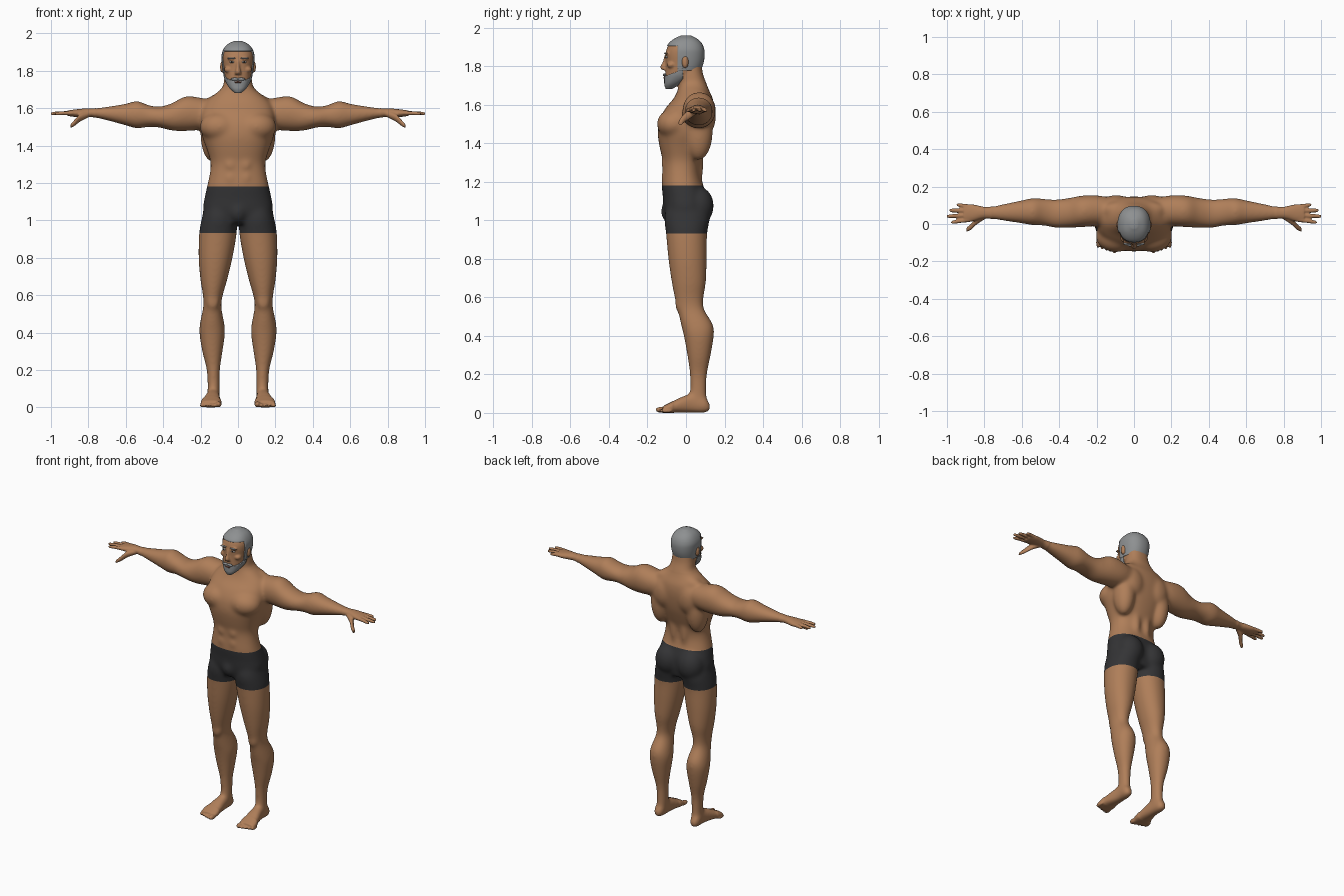
import bpy, bmesh
from math import sin, cos, pi, copysign
from mathutils import Matrix, Vector

if "Cube" in bpy.data.objects:
    bpy.data.objects.remove(bpy.data.objects["Cube"])


def material(name, r, g, b):
    m = bpy.data.materials.new(name)
    m.use_nodes = True
    m.diffuse_color = (r, g, b, 1)
    m.node_tree.nodes["Principled BSDF"].inputs["Base Color"].default_value = (r, g, b, 1)
    return m


SKIN = material("skin", .43, .21, .1)
CLOTH = material("dark cloth", .034, .034, .036)
HAIR = material("grey hair", .27, .28, .285)
LIP = material("lips", .20, .075, .05)
WHITE = material("eye white", .6, .58, .55)
IRIS = material("iris", .03, .02, .015)


def spline(rows, steps=4):
    """Smooth interpolation through all rows."""
    vs = [Vector(r) for r in rows]
    out = []
    for i in range(len(vs) - 1):
        a, b, c, d = vs[max(i - 1, 0)], vs[i], vs[i + 1], vs[min(i + 2, len(vs) - 1)]
        for k in range(steps):
            t = k / steps
            out.append(b + (c - a) * (t / 2) + (a * 2 - b * 5 + c * 4 - d) * (t * t / 2)
                       + (b * 3 - a - c * 3 + d) * (t ** 3 / 2))
    return out + [vs[-1]]


def loft(bm, rows, axis="z", side=1, power=2.3, grow=0, n=36):
    """Skin rounded sections; each row is a station and the bounds across it."""
    rings = []
    for t, a0, a1, b0, b1 in spline(rows):
        ring = []
        for k in range(n):
            c, s = cos(2 * pi * k / n), sin(2 * pi * k / n)
            a = (a0 + a1) / 2 + ((a1 - a0) / 2 + grow) * copysign(abs(c) ** (2 / power), c)
            b = (b0 + b1) / 2 + ((b1 - b0) / 2 + grow) * copysign(abs(s) ** (2 / power), s)
            x, y, z = {"x": (t, a, b), "y": (a, t, b), "z": (a, b, t)}[axis]
            ring.append(bm.verts.new((x * side, y, z)))
        rings.append(ring)
    faces = [bm.faces.new(rings[0]), bm.faces.new(rings[-1])]
    for p, q in zip(rings, rings[1:]):
        faces += [bm.faces.new((p[k], p[(k + 1) % n], q[(k + 1) % n], q[k])) for k in range(n)]
    bmesh.ops.recalc_face_normals(bm, faces=faces)


def blob(bm, centre, radii, side=1):
    c = Vector((centre[0] * side, centre[1], centre[2]))
    bmesh.ops.create_uvsphere(bm, u_segments=24, v_segments=14, radius=1,
                              matrix=Matrix.Translation(c) @ Matrix.Diagonal((*radii, 1)))


def finish(name, bm, mat):
    me = bpy.data.meshes.new(name)
    for f in bm.faces:
        f.smooth = True
    bm.to_mesh(me)
    bm.free()
    me.materials.append(mat)
    ob = bpy.data.objects.new(name, me)
    bpy.context.collection.objects.link(ob)
    return ob


def cut(bm, point, normal):
    bmesh.ops.bisect_plane(bm, geom=bm.verts[:] + bm.edges[:] + bm.faces[:],
                           plane_co=point, plane_no=normal)


# Sections: station, then low and high bounds across the two other axes
TORSO = [(.98, -.13, .13, -.095, .1), (1.05, -.185, .185, -.115, .112), (1.12, -.179, .179, -.12, .11),
         (1.18, -.166, .166, -.126, .09), (1.25, -.151, .151, -.122, .075), (1.31, -.147, .147, -.122, .082),
         (1.38, -.167, .167, -.137, .107), (1.45, -.192, .192, -.147, .13), (1.52, -.2, .2, -.138, .143),
         (1.58, -.195, .195, -.108, .147), (1.63, -.175, .175, -.066, .14), (1.67, -.13, .13, -.045, .122),
         (1.71, -.085, .085, -.035, .106), (1.76, -.073, .073, -.035, .088), (1.82, -.068, .068, -.035, .08)]
LEG = [(1.12, .03, .16, -.08, .09), (1.05, .012, .184, -.105, .112), (1.0, .006, .196, -.113, .122),
       (.93, .007, .208, -.104, .11), (.8, .029, .211, -.092, .108), (.68, .058, .201, -.075, .104),
       (.6, .081, .188, -.06, .092), (.54, .089, .186, -.045, .094), (.46, .075, .202, -.027, .14),
       (.4, .069, .207, -.012, .145), (.3, .082, .192, .006, .129), (.2, .096, .168, .019, .11),
       (.1, .098, .163, .019, .107), (.04, .1, .165, .0, .115)]
FOOT = [(.126, .118, .152, .012, .045), (.1, .103, .167, 0, .08), (.04, .099, .167, 0, .1),
        (-.02, .094, .181, 0, .085), (-.08, .088, .198, 0, .055), (-.12, .09, .198, 0, .035)]
ARM = [(.12, 0, .14, 1.5, 1.64), (.2, -.011, .154, 1.484, 1.656), (.28, -.017, .152, 1.477, 1.664),
       (.35, -.021, .139, 1.479, 1.628), (.42, -.021, .131, 1.496, 1.608), (.48, -.009, .135, 1.499, 1.617),
       (.54, -.007, .139, 1.491, 1.639), (.6, .003, .127, 1.507, 1.624), (.7, .017, .107, 1.534, 1.608),
       (.78, .029, .091, 1.552, 1.598), (.82, .026, .096, 1.553, 1.598), (.87, .012, .106, 1.553, 1.593),
       (.91, .012, .103, 1.558, 1.588)]
THUMB = [(.79, .03, .065, 1.555, 1.585), (.84, -.002, .04, 1.53, 1.572), (.87, -.03, .003, 1.507, 1.542),
         (.895, -.042, -.018, 1.493, 1.515)]
HEAD = [(1.682, -.013, .013, -.1, -.075), (1.7, -.034, .034, -.107, -.045), (1.72, -.05, .05, -.108, -.01),
        (1.75, -.066, .066, -.108, .045), (1.78, -.073, .073, -.107, .072), (1.82, -.079, .079, -.106, .087),
        (1.86, -.083, .083, -.107, .092), (1.89, -.082, .082, -.1, .089), (1.92, -.07, .07, -.084, .076),
        (1.943, -.049, .049, -.055, .052), (1.96, -.014, .014, -.018, .018)]
NOSE = [(1.855, -.009, .009, -.112, -.09), (1.82, -.01, .01, -.122, -.09),
        (1.795, -.016, .016, -.134, -.09), (1.78, -.018, .018, -.124, -.09)]

# Muscles and features, mirrored: centre, radii
MUSCLES = [((.098, -.062, 1.5), (.108, .09, .08)),      # chest
           ((.135, .065, 1.46), (.066, .075, .15)),     # side of back
           ((.095, .1, 1.54), (.08, .056, .1)),         # shoulder blade
           ((.07, .075, 1.635), (.1, .048, .048)),      # trapezius
           ((.038, .055, 1.3), (.032, .037, .14)),      # lower back
           ((.085, .065, 1.075), (.085, .08, .1)),      # buttock
           ((.135, -.037, .565), (.034, .02, .045)),    # kneecap
           ((.034, -.097, 1.866), (.026, .011, .008)),  # brow ridge
           ((.05, -.075, 1.806), (.024, .024, .018)),   # cheekbone
           ((.086, -.004, 1.82), (.01, .016, .031))]    # ear
MUSCLES += [((.04, -.098, z), (.036, .032, .036)) for z in (1.225, 1.295, 1.365)]
# Fingers: root y, tip y, tip x
FINGERS = [(.022, .01, .978), (.047, .041, 1.002), (.071, .073, .988), (.094, .102, .95)]

# Body: overlapping parts fused into one skin
bm = bmesh.new()
loft(bm, TORSO)
loft(bm, HEAD)
loft(bm, NOSE, power=2)
blob(bm, (0, -.085, 1.045), (.05, .046, .06))
for side in (1, -1):
    loft(bm, LEG, side=side, power=2.1)
    loft(bm, FOOT, "y", side, 2.5)
    loft(bm, ARM, "x", side, 2.1)
    loft(bm, THUMB, "x", side, 2)
    for y, tip_y, tip_x in FINGERS:
        loft(bm, [(.88, y - .012, y + .012, 1.562, 1.586),
                  ((.88 + tip_x) / 2, (y + tip_y) / 2 - .011, (y + tip_y) / 2 + .011, 1.562, 1.584),
                  (tip_x - .012, tip_y - .01, tip_y + .01, 1.561, 1.58),
                  (tip_x, tip_y - .005, tip_y + .005, 1.565, 1.576)], "x", side, 2, n=16)
    for i in range(5):
        size = .016 if i == 0 else .011
        blob(bm, (.104 + .022 * i, -.128 + .007 * i, size), (size, .03, size), side)
    for centre, radii in MUSCLES:
        blob(bm, centre, radii, side)
body = finish("body", bm, SKIN)
remesh = body.modifiers.new("fuse", "REMESH")
remesh.mode = "VOXEL"
remesh.voxel_size = .0052
smooth = body.modifiers.new("soften", "SMOOTH")
smooth.factor, smooth.iterations = .5, 4
depsgraph = bpy.context.evaluated_depsgraph_get()
fused = bpy.data.meshes.new_from_object(body.evaluated_get(depsgraph))
body.modifiers.clear()
fused.materials.clear()
for m in (SKIN, CLOTH):
    fused.materials.append(m)


def is_muscle(p):
    """Everything except head, hands and toes."""
    return abs(p.x) < .76 and p.z < 1.7 and p.y > -.17 and (p.z > .1 or p.y > -.07)


bm = bmesh.new()
bm.from_mesh(fused)
flesh = [v for v in bm.verts if is_muscle(v.co)]
for step in range(40):
    bmesh.ops.smooth_vert(bm, verts=flesh, factor=.5,
                          use_axis_x=True, use_axis_y=True, use_axis_z=True)

# Shorts: a clean band cut around hips and thighs
HEM, WAIST = .932, 1.18
for z in (HEM, WAIST):
    cut(bm, (0, 0, z), (0, 0, 1))
for f in bm.faces:
    f.smooth = True
    f.material_index = int(HEM < f.calc_center_median().z < WAIST)
bm.to_mesh(fused)
bm.free()
body.data = fused


def head_shell(name, planes, keep):
    """A thin layer over the head, trimmed to the region where keep is true."""
    bm = bmesh.new()
    loft(bm, HEAD, grow=.005, n=48)
    for point, normal in planes:
        cut(bm, point, normal)
    drop = [f for f in bm.faces if not keep(f.calc_center_median())]
    bmesh.ops.delete(bm, geom=drop, context="FACES")
    ob = finish(name, bm, HAIR)
    solid = ob.modifiers.new("thickness", "SOLIDIFY")
    solid.thickness, solid.offset = .009, -1


# Hair and beard
UP, FRONT = (0, 0, 1), (0, 1, 0)
TEMPLE, EAR, SLOPE, CHEEK = -.045, -.015, .35, 1.748
head_shell("hair", [((0, 0, 1.778), UP), ((0, 0, 1.906), UP), ((0, TEMPLE, 0), FRONT)],
           lambda c: c.z > 1.778 and (c.z > 1.906 or c.y > TEMPLE))
head_shell("beard", [((0, -.11, CHEEK), (0, -SLOPE, 1)), ((0, TEMPLE, 0), FRONT),
                     ((0, EAR, 0), FRONT), ((0, 0, 1.84), UP)],
           lambda c: c.y < EAR and (c.z < CHEEK + SLOPE * (c.y + .11)
                                    or (c.y > TEMPLE and c.z < 1.84)))

# Face details
for name, mat, centre, radii in [
        ("eye", WHITE, (.033, -.1, 1.847), (.014, .009, .006)),
        ("iris", IRIS, (.033, -.107, 1.847), (.005, .003, .005)),
        ("eyebrow", HAIR, (.035, -.105, 1.867), (.022, .008, .005)),
        ("moustache", HAIR, (.017, -.112, 1.755), (.022, .008, .008))]:
    for side, label in ((1, "left_"), (-1, "right_")):
        bm = bmesh.new()
        blob(bm, centre, radii, side)
        finish(label + name, bm, mat)
bm = bmesh.new()
blob(bm, (0, -.112, 1.739), (.02, .006, .005))
finish("lips", bm, LIP)
